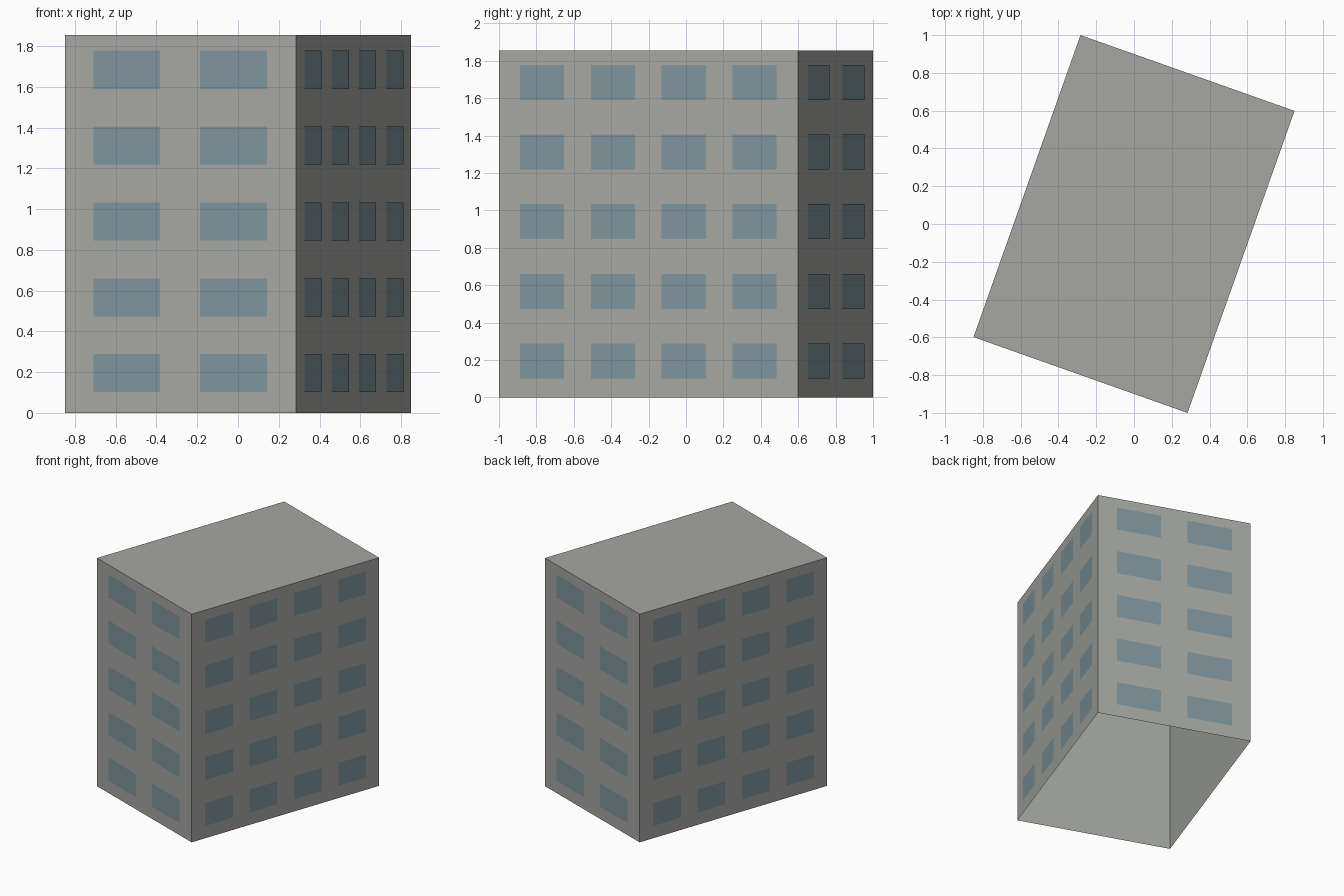
import bpy
import bmesh
from math import radians
from mathutils import Matrix

default = bpy.data.objects.get("Cube")
if default:
    bpy.data.objects.remove(default, do_unlink=True)

HALF_W, HALF_D, HEIGHT = 0.601, 0.848, 1.855
FLOORS, FLOOR_STEP, FIRST_Z = 5, 0.3722, 0.195
WINDOW_H, GAP = 0.187, 0.003
TURN = Matrix.Rotation(radians(-19.5), 4, 'Z')


def material(name, rgb):
    mat = bpy.data.materials.new(name)
    mat.use_nodes = True
    colour = (*rgb, 1.0)
    mat.diffuse_color = colour
    mat.node_tree.nodes["Principled BSDF"].inputs["Base Color"].default_value = colour
    return mat


def finish(name, bm, mat):
    bm.transform(TURN)
    mesh = bpy.data.meshes.new(name)
    bm.to_mesh(mesh)
    bm.free()
    mesh.materials.append(mat)
    obj = bpy.data.objects.new(name, mesh)
    bpy.context.collection.objects.link(obj)
    return obj


concrete = material("concrete grey", (0.38, 0.39, 0.365))
glass = material("blue grey glass", (0.212, 0.298, 0.328))

# Walls and roof: a box that is open underneath
bm = bmesh.new()
bmesh.ops.create_cube(bm, size=1.0)
bm.transform(Matrix.Translation((0, 0, HEIGHT / 2))
             @ Matrix.Diagonal((2 * HALF_W, 2 * HALF_D, HEIGHT, 1)))
floor = [f for f in bm.faces if f.normal.z < -0.5]
bmesh.ops.delete(bm, geom=floor, context='FACES_ONLY')
finish("building_shell", bm, concrete)


# Windows: a grid of flat panes on one wall, facing outward
def window_wall(name, angle, distance, columns, step, width):
    bm = bmesh.new()
    spin = Matrix.Rotation(radians(angle), 4, 'Z')
    upright = Matrix.Rotation(radians(90), 4, 'X')
    size = Matrix.Diagonal((width, WINDOW_H, 1, 1))
    for row in range(FLOORS):
        for col in range(columns):
            place = Matrix.Translation(((col - (columns - 1) / 2) * step,
                                        -distance - GAP,
                                        FIRST_Z + row * FLOOR_STEP))
            bmesh.ops.create_grid(bm, x_segments=1, y_segments=1, size=0.5,
                                  matrix=spin @ place @ upright @ size)
    finish(name, bm, glass)


for name, angle in (("front_windows", 0), ("back_windows", 180)):
    window_wall(name, angle, HALF_D, 2, 0.556, 0.348)
for name, angle in (("left_windows", 90), ("right_windows", 270)):
    window_wall(name, angle, HALF_W, 4, 0.402, 0.25)
